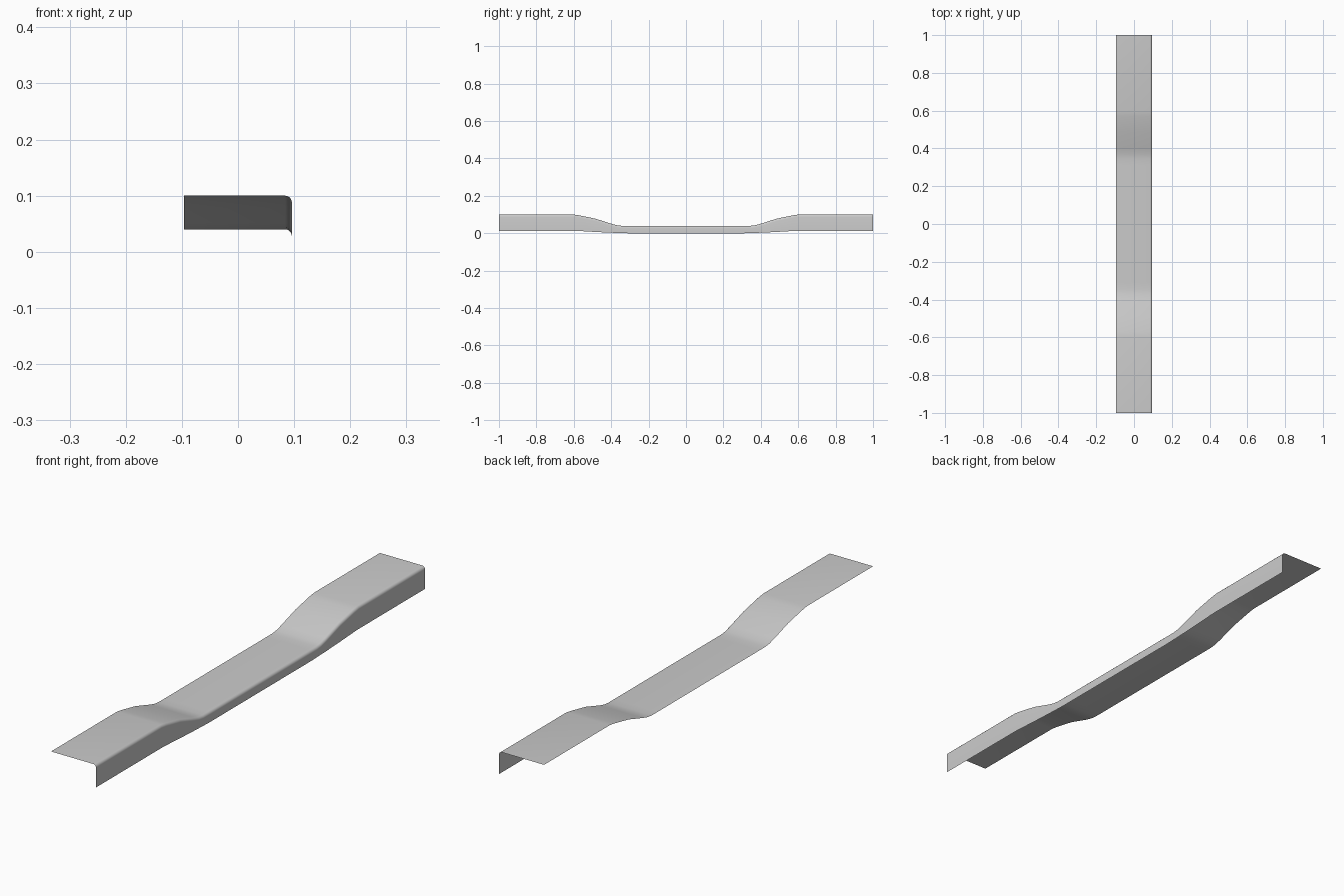
import bpy, bmesh, math

if "Cube" in bpy.data.objects:
    bpy.data.objects.remove(bpy.data.objects["Cube"])

# Half-length stations: (y, top height, lower edge height)
half = [(1.0, 0.1, 0.013), (0.6, 0.1, 0.013), (0.57, 0.0955, 0.012),
        (0.485, 0.078, 0.007), (0.40, 0.051, 0.003), (0.37, 0.043, 0.002),
        (0.345, 0.04, 0.001), (0.31, 0.04, 0.0)]
stations = [(-y, t, b) for y, t, b in half] + half[::-1]

HALF_W, R, STEPS = 0.096, 0.012, 5


def section(y, top, bottom):
    """L-shaped open section: flat top, rounded corner, vertical skirt."""
    pts = [(-HALF_W, y, top)]
    for i in range(STEPS + 1):
        a = math.pi / 2 * i / STEPS
        pts.append((HALF_W - R + R * math.sin(a), y, top - R + R * math.cos(a)))
    pts.append((HALF_W, y, bottom))
    return pts


# Loft the open sheet along y
bm = bmesh.new()
rows = [[bm.verts.new(p) for p in section(*s)] for s in stations]
for a, b in zip(rows, rows[1:]):
    for i in range(len(a) - 1):
        bm.faces.new((a[i], a[i + 1], b[i + 1], b[i]))
mesh = bpy.data.meshes.new("dropped_sill_panel")
bm.to_mesh(mesh)
bm.free()

panel = bpy.data.objects.new("dropped_sill_panel", mesh)
bpy.context.collection.objects.link(panel)
bpy.context.view_layer.objects.active = panel
panel.select_set(True)
bpy.ops.object.shade_smooth_by_angle(angle=math.radians(30))
